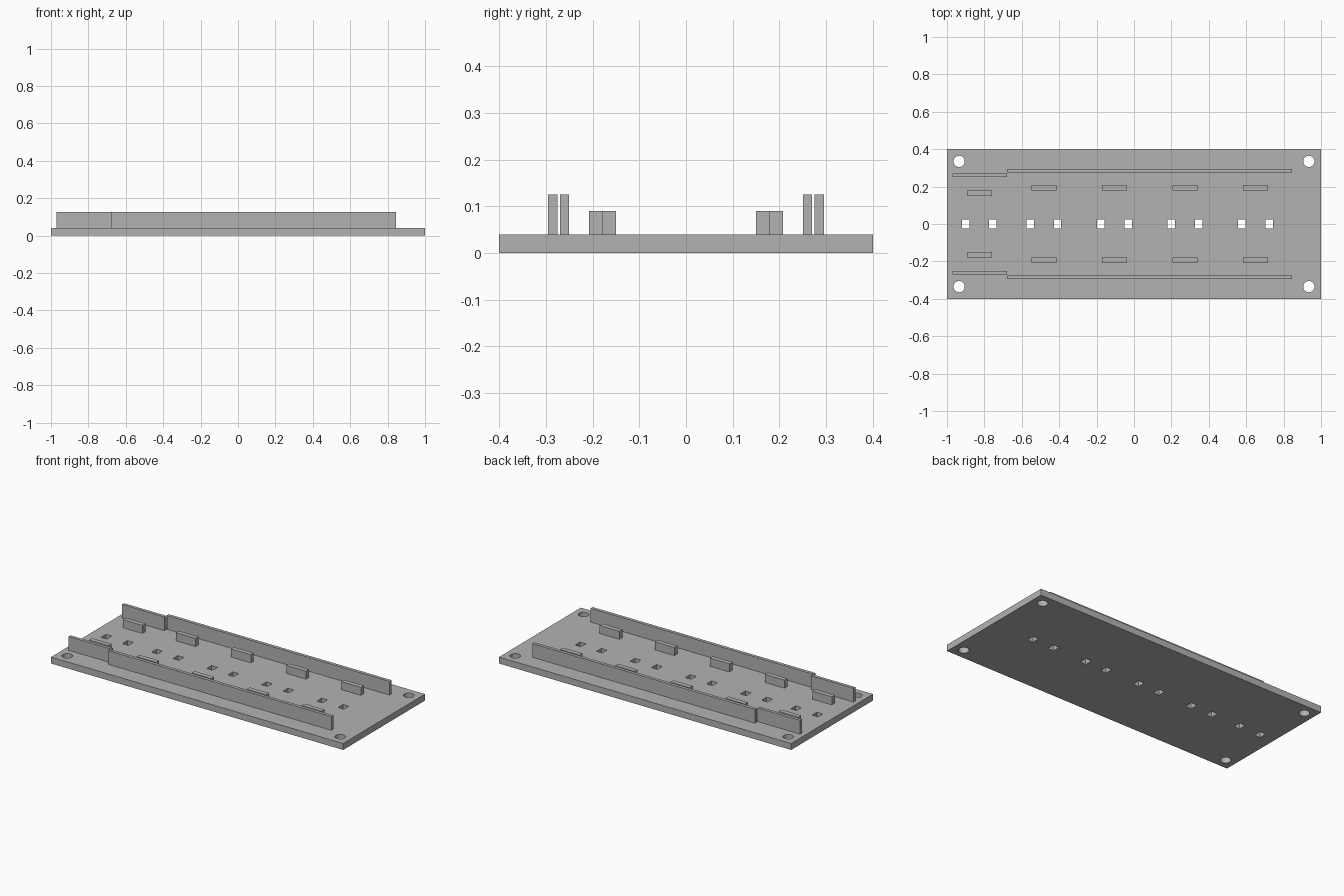
import bpy
import bmesh
from mathutils import Matrix, Vector

cube = bpy.data.objects.get("Cube")
if cube:
    bpy.data.objects.remove(cube, do_unlink=True)

# One plain grey for every part
GREY = (0.45, 0.45, 0.45, 1.0)
grey = bpy.data.materials.new("plain grey")
grey.use_nodes = True
grey.diffuse_color = GREY
grey.node_tree.nodes["Principled BSDF"].inputs["Base Color"].default_value = GREY

PLATE_TOP = 0.04
PAD_TOP = 0.09
RAIL_TOP = 0.125


def add_box(bm, low, high):
    low, high = Vector(low), Vector(high)
    size = Matrix.Diagonal((high - low).to_4d())
    size[3][3] = 1
    bmesh.ops.create_cube(bm, size=1, matrix=Matrix.Translation((low + high) / 2) @ size)


def finish(name, bm):
    mesh = bpy.data.meshes.new(name)
    bm.to_mesh(mesh)
    bm.free()
    mesh.materials.append(grey)
    obj = bpy.data.objects.new(name, mesh)
    bpy.context.collection.objects.link(obj)
    return obj


def box(name, low, high):
    bm = bmesh.new()
    add_box(bm, low, high)
    return finish(name, bm)


# Base plate
plate = box("base_plate", (-1, -0.4, 0), (1, 0.4, PLATE_TOP))

# Cutter for the corner screw holes and the paired slots on the centre line
pad_centres = [-0.827] + [-0.482 + 0.377 * i for i in range(4)]
bm = bmesh.new()
for x in (-0.935, 0.935):
    for y in (-0.335, 0.335):
        bmesh.ops.create_cone(bm, cap_ends=True, segments=32, radius1=0.03, radius2=0.03,
                              depth=0.2, matrix=Matrix.Translation((x, y, 0)))
for centre in pad_centres:
    for x in (centre - 0.073, centre + 0.073):
        add_box(bm, (x - 0.02, -0.024, -0.1), (x + 0.02, 0.024, 0.1))
cutter = finish("hole_cutter", bm)
cutter.hide_render = True

cut = plate.modifiers.new("holes", "BOOLEAN")
cut.object = cutter
cut.operation = "DIFFERENCE"
cut.solver = "EXACT"
bpy.context.view_layer.objects.active = plate
bpy.ops.object.modifier_apply(modifier=cut.name)
bpy.data.objects.remove(cutter, do_unlink=True)

# Rails and pads, repeated on the front and back halves
for side, sign in (("front", -1), ("back", 1)):
    def strip(name, x0, x1, y0, y1, top):
        near, far = sorted((sign * y0, sign * y1))
        box(f"{side}_{name}", (x0, near, PLATE_TOP), (x1, far, top))

    strip("long_rail", -0.68, 0.845, 0.275, 0.295, RAIL_TOP)
    strip("short_rail", -0.97, -0.68, 0.251, 0.270, RAIL_TOP)
    for i, x in enumerate(pad_centres):
        y = 0.15 if i == 0 else 0.179
        strip(f"pad_{i + 1}", x - 0.067, x + 0.067, y, y + 0.029, PAD_TOP)
